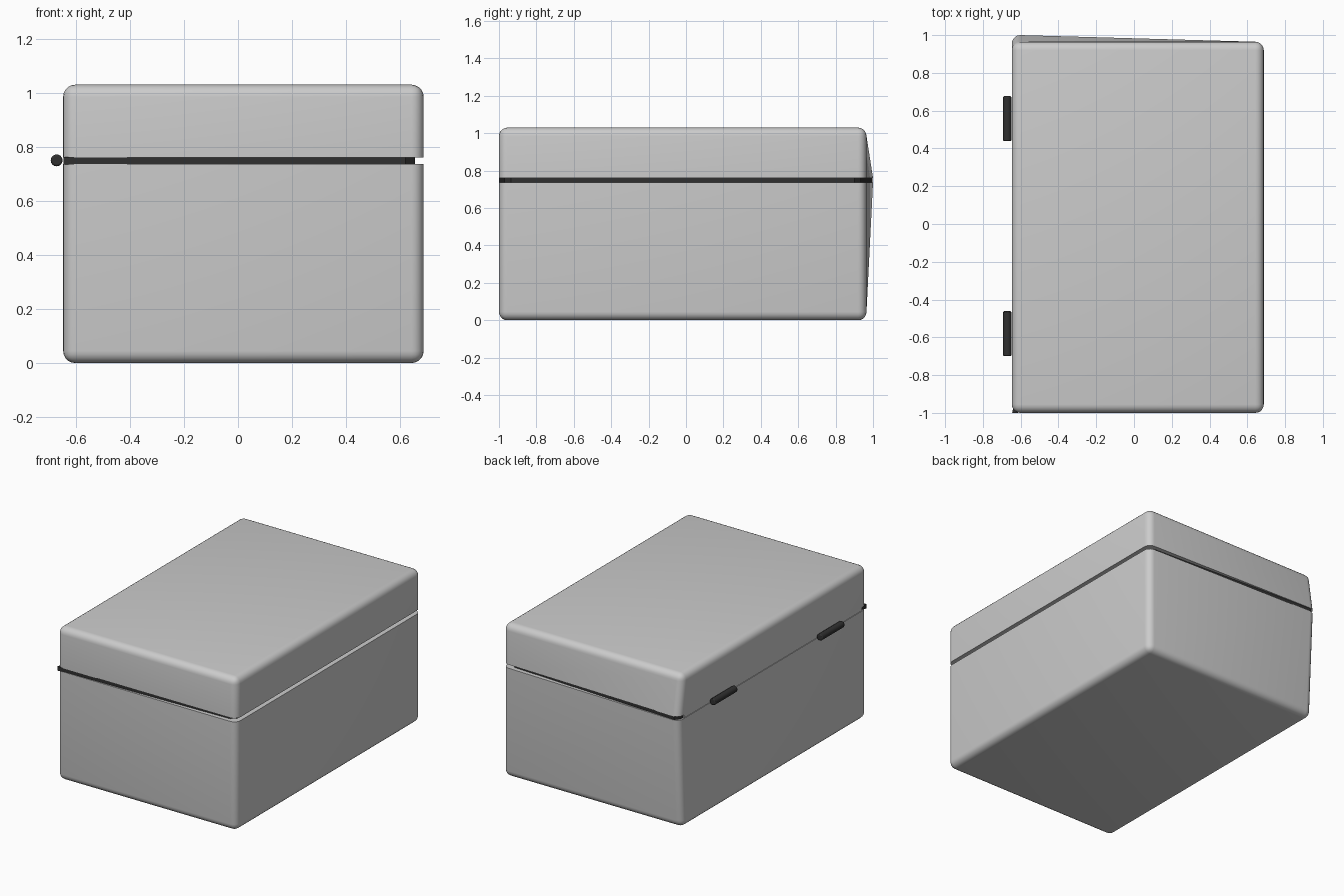
import bpy, bmesh, math

cube = bpy.data.objects.get("Cube")
if cube:
    bpy.data.objects.remove(cube, do_unlink=True)


def material(name, value):
    mat = bpy.data.materials.new(name)
    mat.use_nodes = True
    color = (value, value, value, 1)
    mat.diffuse_color = color
    mat.node_tree.nodes["Principled BSDF"].inputs["Base Color"].default_value = color
    return mat


grey = material("light grey", 0.6)
dark = material("dark grey", 0.03)

LEFT, RIGHT, FRONT, BACK = -0.647, 0.687, -1.0, 0.965
ROUND = 0.045
PULL = 0.035  # how far the rear hinge corner flares out at the seam


def add_object(name, bm, mat):
    bmesh.ops.recalc_face_normals(bm, faces=bm.faces[:])
    mesh = bpy.data.meshes.new(name)
    bm.to_mesh(mesh)
    bm.free()
    mesh.materials.append(mat)
    obj = bpy.data.objects.new(name, mesh)
    bpy.context.collection.objects.link(obj)
    bpy.ops.object.select_all(action='DESELECT')
    obj.select_set(True)
    bpy.context.view_layer.objects.active = obj
    bpy.ops.object.shade_smooth_by_angle(angle=math.radians(35))
    return obj


def prism(outline, low, high):
    bm = bmesh.new()
    base = bm.faces.new([bm.verts.new((x, y, low)) for x, y in outline])
    top = bmesh.ops.extrude_face_region(bm, geom=[base])
    for v in top["geom"]:
        if isinstance(v, bmesh.types.BMVert):
            v.co.z = high
    bmesh.ops.recalc_face_normals(bm, faces=bm.faces[:])
    return bm


def shell(name, seam, outer):
    """Box half with every edge rounded except those along the seam."""
    outline = [(LEFT, FRONT), (RIGHT, FRONT), (RIGHT, BACK), (LEFT, BACK)]
    bm = prism(outline, min(seam, outer), max(seam, outer))
    edges = [e for e in bm.edges if any(abs(v.co.z - outer) < 0.001 for v in e.verts)]
    bmesh.ops.bevel(bm, geom=edges, offset=ROUND, segments=5, profile=0.5,
                    affect='EDGES', clamp_overlap=True)
    # flare the rear corner beside the hinges
    for v in bm.verts:
        if (abs(v.co.z - seam) < 0.001 and v.co.y > BACK - ROUND - 0.001
                and v.co.x < LEFT + ROUND + 0.001):
            v.co.y += PULL
    return add_object(name, bm, grey)


shell("base", 0.736, 0.0)
shell("lid", 0.760, 1.03)

# dark gasket in the seam, set back from the outer walls
gasket = prism([(LEFT + 0.002, FRONT), (0.62, -0.97), (0.655, -0.935),
                (0.655, 0.90), (0.62, 0.935), (-0.61, BACK + PULL - 0.003),
                (-0.635, 0.96), (-0.635, -0.95)], 0.734, 0.762)
add_object("seam_gasket", gasket, dark)

# pale strip closing the seam on the hinge side
strip = prism([(LEFT + 0.004, -0.95), (-0.62, -0.95),
               (-0.62, 0.94), (LEFT + 0.004, 0.94)], 0.734, 0.762)
add_object("hinge_strip", strip, grey)

# hinge barrels
for name, y in (("front_hinge", -0.58), ("rear_hinge", 0.558)):
    bpy.ops.mesh.primitive_cylinder_add(vertices=16, radius=0.022, depth=0.238,
                                        location=(-0.671, y, 0.75),
                                        rotation=(math.radians(90), 0, 0))
    hinge = bpy.context.object
    hinge.name = name
    hinge.data.materials.append(dark)
    bevel = hinge.modifiers.new("rounded_ends", 'BEVEL')
    bevel.width = 0.006
    bevel.segments = 2
    bevel.limit_method = 'ANGLE'
    bpy.ops.object.shade_smooth_by_angle(angle=math.radians(40))
